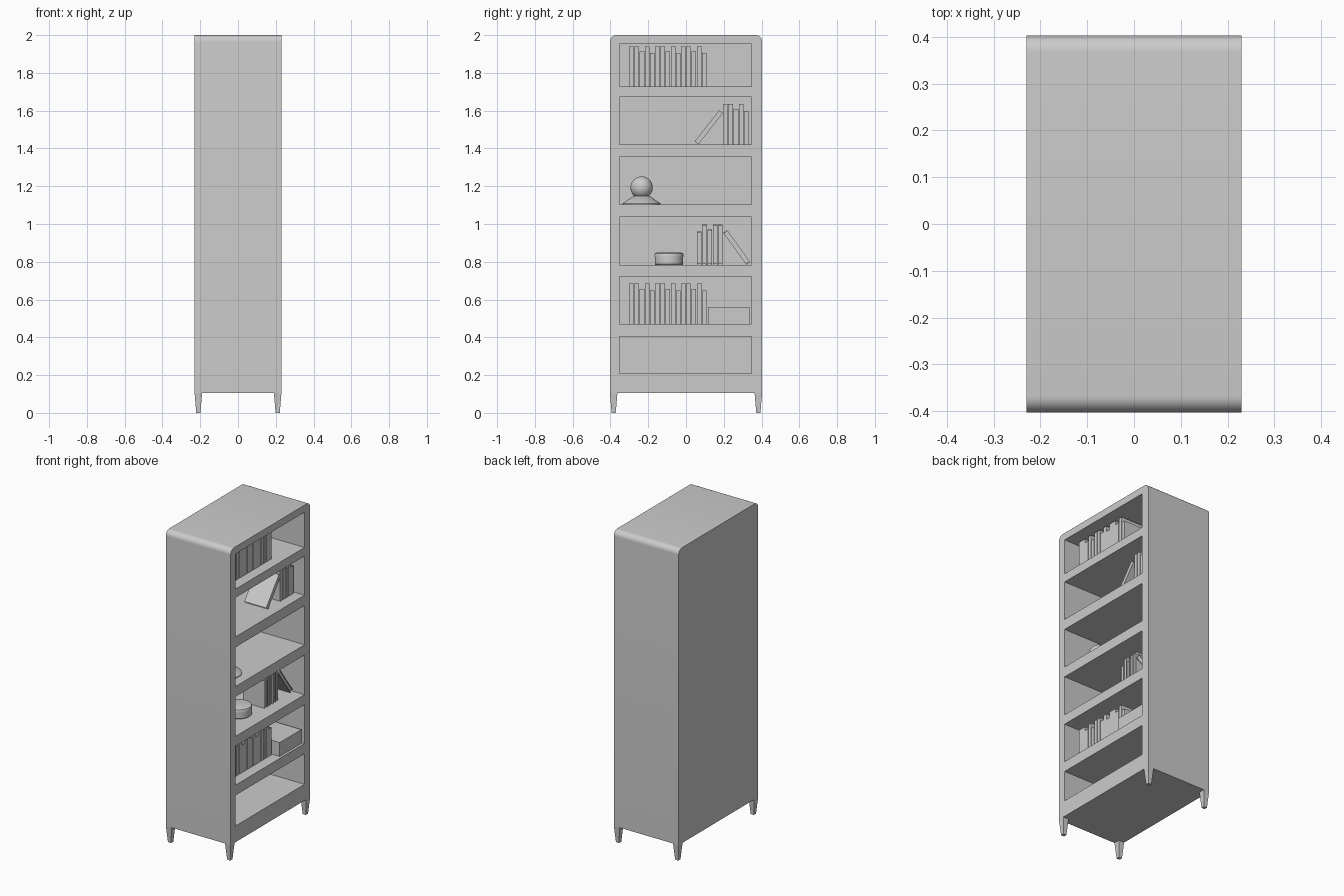
import bpy, bmesh, math
from mathutils import Matrix, Vector

if "Cube" in bpy.data.objects:
    bpy.data.objects.remove(bpy.data.objects["Cube"])


def finish(name, bm, smooth=False):
    bmesh.ops.recalc_face_normals(bm, faces=bm.faces)
    mesh = bpy.data.meshes.new(name)
    bm.to_mesh(mesh)
    bm.free()
    ob = bpy.data.objects.new(name, mesh)
    bpy.context.collection.objects.link(ob)
    bpy.ops.object.select_all(action='DESELECT')
    bpy.context.view_layer.objects.active = ob
    ob.select_set(True)
    if smooth:
        bpy.ops.object.shade_smooth_by_angle(angle=math.radians(35))
    return ob


def add_box(bm, lo, hi):
    lo, hi = Vector(lo), Vector(hi)
    m = Matrix.Translation((lo + hi) / 2) @ Matrix.Diagonal((*(hi - lo), 1))
    return bmesh.ops.create_cube(bm, size=1, matrix=m)['verts']


def lathe(name, profile, x, y, z, steps=48):
    bm = bmesh.new()
    vs = [bm.verts.new((r, 0, h)) for r, h in profile]
    es = [bm.edges.new(p) for p in zip(vs, vs[1:])]
    bmesh.ops.spin(bm, geom=vs + es, cent=(0, 0, 0), axis=(0, 0, 1),
                   angle=math.tau, steps=steps)
    bmesh.ops.remove_doubles(bm, verts=bm.verts, dist=1e-5)
    ob = finish(name, bm, True)
    ob.location = (x, y, z)
    return ob


# Compartments: floor and ceiling heights, top to bottom
shelves = [(1.728, 1.954), (1.422, 1.673), (1.104, 1.355),
           (0.784, 1.038), (0.471, 0.721), (0.209, 0.405)]
bm = bmesh.new()
for z0, z1 in shelves:
    add_box(bm, (-0.19, -0.352, z0), (0.3, 0.346, z1))
cutter = finish("compartment_cutter", bm)
cutter.hide_render = True

# Cabinet body with rounded top edges
bm = bmesh.new()
add_box(bm, (-0.23, -0.403, 0.105), (0.23, 0.403, 2.0))
top = [e for e in bm.edges if all(v.co.z > 1.9 and abs(v.co.y) > 0.4 for v in e.verts)
       and abs(e.verts[0].co.x - e.verts[1].co.x) > 0.1]
bmesh.ops.bevel(bm, geom=top, offset=0.035, segments=8, profile=0.5, affect='EDGES')
body = finish("cabinet_body", bm)
mod = body.modifiers.new("compartments", 'BOOLEAN')
mod.object = cutter
mod.operation = 'DIFFERENCE'
mod.solver = 'EXACT'
bpy.ops.object.modifier_apply(modifier=mod.name)
bpy.ops.object.shade_smooth_by_angle(angle=math.radians(30))
bpy.data.objects.remove(cutter)

# Tapered legs
for sx, side in ((-1, "back"), (1, "front")):
    for sy, end in ((-1, "left"), (1, "right")):
        bm = bmesh.new()
        x, y = sx * 0.21, sy * 0.383
        for v in add_box(bm, (x - 0.02, y - 0.02, 0), (x + 0.02, y + 0.02, 0.106)):
            if v.co.z < 0.01:
                v.co.x = x + (v.co.x - x) * 0.55
                v.co.y = y + (v.co.y - y) * 0.55
        finish(f"leg_{side}_{end}", bm)

# Books: spine, two boards and an inset page block
W, D = 0.025, 0.155


def book(name, y, z, h, x=0.085, flip=False, lean=0.0):
    bm = bmesh.new()
    t, d = 0.003, D / 2
    add_box(bm, (-d, -W, 0), (d, -W + t, h))
    add_box(bm, (-d, -t, 0), (d, 0, h))
    add_box(bm, (d - t, -W + t, 0), (d, -t, h))
    add_box(bm, (-d + 0.005, -W + t, 0.005), (d - t, -t, h - 0.005))
    ob = finish(name, bm)
    ob.matrix_world = (Matrix.Translation((x, y, z)) @ Matrix.Rotation(lean, 4, 'X')
                       @ Matrix.Rotation(math.pi if flip else 0, 4, 'Z'))


def book_group(name, start, z, x=0.085, flip=False):
    heights = (0.213, 0.213, 0.186, 0.213, 0.176)
    offsets = (0, 0.027, 0.056, 0.084, 0.111)
    s = -1 if flip else 1
    for i, (h, o) in enumerate(zip(heights, offsets)):
        book(f"{name}_{i + 1}", start + s * (o + W), z, h, x, flip)


for row, z in (("top_row", shelves[0][0]), ("lower_row", shelves[4][0])):
    for g in range(3):
        book_group(f"{row}_book_{g + 1}", -0.302 + g * 0.1375, z)
book_group("second_row_book", 0.196, shelves[1][0])
book("leaning_book_upper", 0.066, shelves[1][0], 0.21, 0.09, lean=-math.radians(38))
book_group("fourth_row_book", 0.194, shelves[3][0], 0.072, flip=True)
book("leaning_book_lower", 0.32, shelves[3][0], 0.21, 0.072, True, math.radians(36))

# Storage box beside the lower books
bm = bmesh.new()
add_box(bm, (0.0, 0.117, 0.471), (0.214, 0.336, 0.56))
finish("storage_box", bm)

# Ball ornament on a conical stand
lathe("ornament_stand", [(0, 0), (0.1, 0), (0.1, 0.005), (0.045, 0.043), (0, 0.043)],
      0.07, -0.235, shelves[2][0])
bm = bmesh.new()
bmesh.ops.create_uvsphere(bm, u_segments=40, v_segments=24, radius=0.059)
ball = finish("ornament_ball", bm, True)
ball.location = (0.07, -0.235, 1.193)

# Round tin with lid
lathe("round_tin", [(0, 0), (0.07, 0), (0.075, 0.005), (0.075, 0.042), (0, 0.042)],
      0.07, -0.09, shelves[3][0])
lathe("tin_lid", [(0, 0.042), (0.077, 0.042), (0.077, 0.055), (0.074, 0.061), (0.066, 0.064), (0, 0.064)],
      0.07, -0.09, shelves[3][0])
